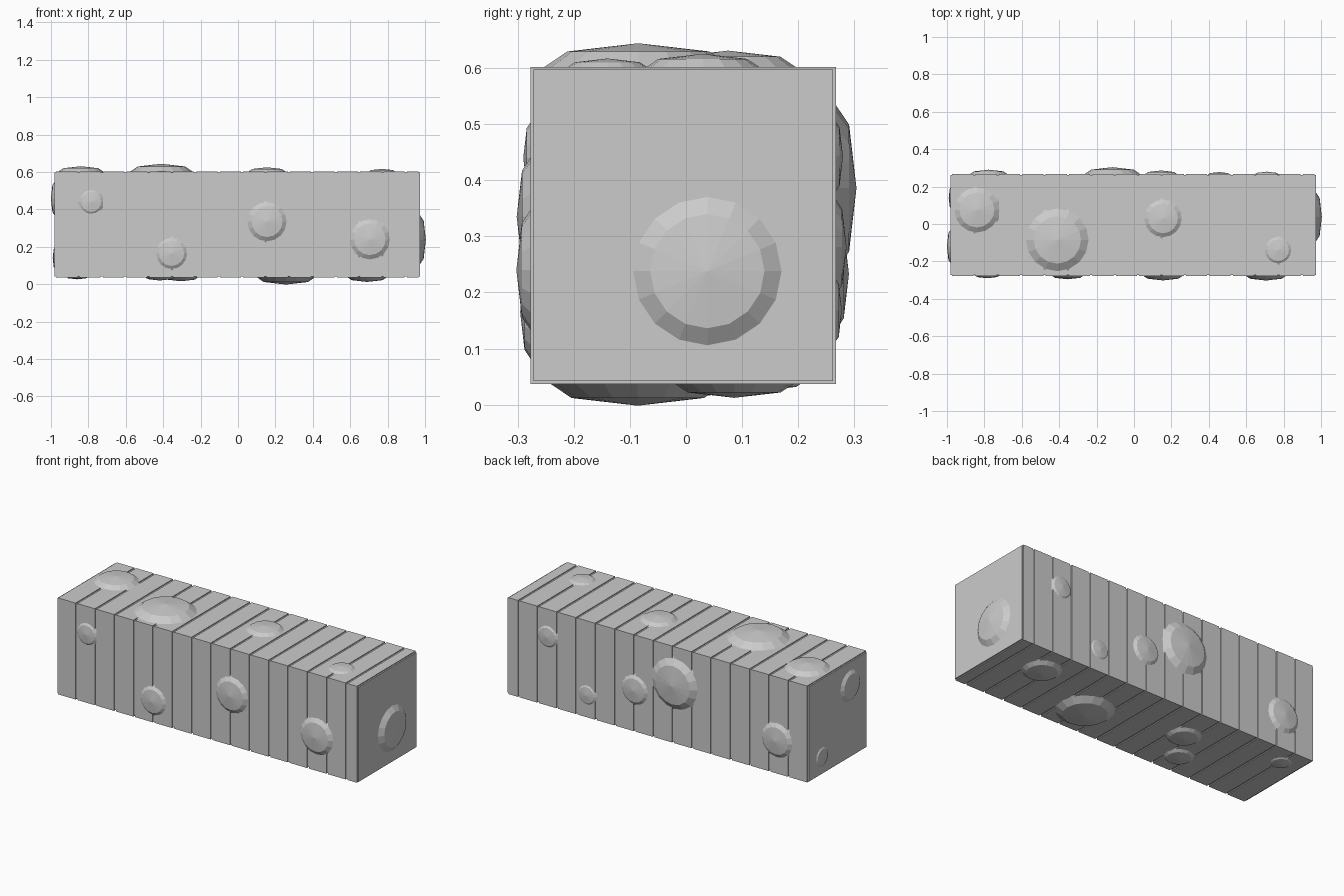
import bpy
from math import pi
from mathutils import Matrix, Vector

cube = bpy.data.objects.get("Cube")
if cube:
    bpy.data.objects.remove(cube, do_unlink=True)

grey = bpy.data.materials.new("stone grey")
grey.use_nodes = True
COLOUR = (0.6, 0.6, 0.6, 1)
grey.diffuse_color = COLOUR
grey.node_tree.nodes["Principled BSDF"].inputs["Base Color"].default_value = COLOUR

X0, X1 = -0.98, 0.972
Y0, Y1 = -0.277, 0.267
Z0, Z1 = 0.037, 0.602
STEP = 0.005


def box(name, lo, hi):
    lo, hi = Vector(lo), Vector(hi)
    bpy.ops.mesh.primitive_cube_add(size=1, location=(lo + hi) / 2)
    ob = bpy.context.object
    ob.name = name
    ob.scale = hi - lo
    ob.data.materials.append(grey)
    return ob


# Core block, showing at the ends and in the grooves
box("core_block", (X0, Y0 + STEP, Z0 + STEP), (X1, Y1 - STEP, Z1 - STEP))

# Raised bands separated by narrow grooves
PITCH, GAP = 0.125, 0.012
start = X0 + 0.008
while start < X1 - 0.02:
    end = min(start + PITCH - GAP, X1 - 0.008)
    box("raised_band", (start, Y0, Z0), (end, Y1, Z1))
    start += PITCH

# Shallow domes: two coordinates on the face, then the visible radius
SINK, FLAT = 0.008, 0.28


def dome(name, centre, normal, radius):
    full = radius + 0.012
    normal = Vector(normal)
    bpy.ops.mesh.primitive_uv_sphere_add(segments=16, ring_count=4, radius=full)
    ob = bpy.context.object
    ob.name = name
    turn = normal.to_track_quat("Z", "Y").to_matrix().to_4x4()
    ob.data.transform(turn @ Matrix.Diagonal((1, 1, FLAT, 1)))
    ob.location = Vector(centre) - normal * SINK
    ob.data.materials.append(grey)


for x, z, r in [(-.785, .44, .063), (-.355, .165, .083), (.155, .335, .105), (.705, .24, .107)]:
    dome("front_dome", (x, Y0, z), (0, -1, 0), r)
for x, z, r in [(.71, .442, .062), (.455, .168, .055), (.145, .281, .085),
                (-.115, .386, .148), (-.777, .233, .1)]:
    dome("back_dome", (x, Y1, z), (0, 1, 0), r)
for x, y, r in [(-.84, .075, .12), (-.41, -.085, .167), (.155, .03, .1), (.77, -.14, .07)]:
    dome("top_dome", (x, y, Z1), (0, 0, 1), r)
for x, y, r in [(.69, .086, .105), (.256, -.086, .155), (-.305, .036, .092),
                (-.418, -.14, .078), (-.86, .149, .055)]:
    dome("bottom_dome", (x, y, Z0), (0, 0, -1), r)
dome("left_end_dome", (X1, .038, .238), (1, 0, 0), .132)
for y, z, r in [(-.12, .458, .09), (.14, .14, .055)]:
    dome("right_end_dome", (X0, y, z), (-1, 0, 0), r)
